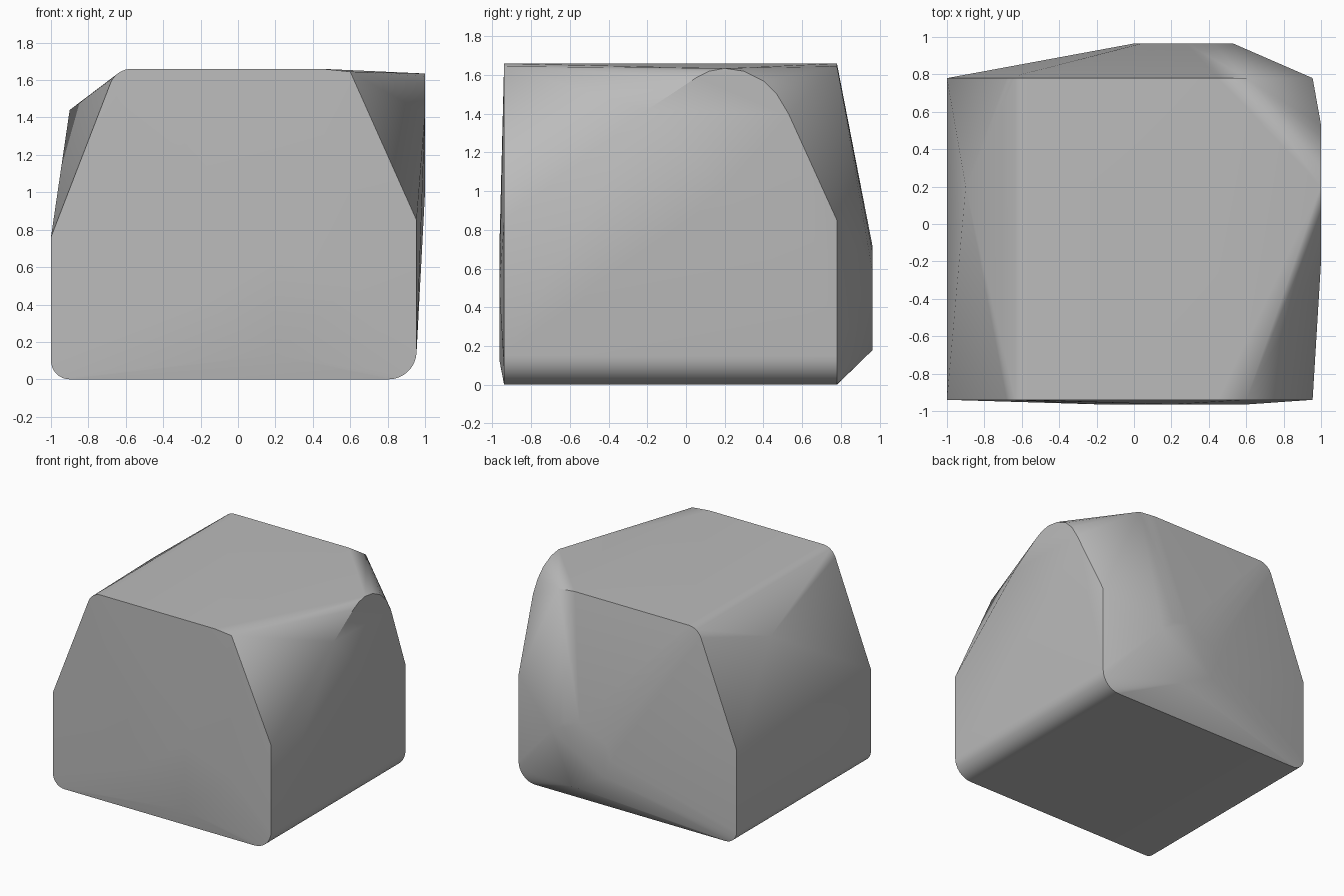
import bpy, bmesh, math

cube = bpy.data.objects.get("Cube")
if cube:
    bpy.data.objects.remove(cube, do_unlink=True)

FRONT, BACK = -0.94, 0.78


def arc(cx, cz, r, start, end, steps=8):
    """Points along a rounded corner of the end profile."""
    angles = [math.radians(start + (end - start) * i / steps) for i in range(steps + 1)]
    return [(cx + r * math.cos(a), cz + r * math.sin(a)) for a in angles]


# Stone colour
stone = bpy.data.materials.new("stone grey")
stone.use_nodes = True
colour = (0.5, 0.5, 0.5, 1)
stone.diffuse_color = colour
stone.node_tree.nodes["Principled BSDF"].inputs["Base Color"].default_value = colour

# End profile shared by the front and the back
profile = arc(-0.9, 0.1, 0.1, 180, 270) + arc(0.805, 0.15, 0.15, 270, 360)
profile += [(0.955, 0.85), (0.6, 1.645), (0.45, 1.66)]
profile += arc(-0.57, 1.54, 0.12, 90, 157) + [(-1, 0.76)]
points = [(x, y, z) for y in (FRONT, BACK) for x, z in profile]

# Rounded shoulder on one side, single peak on the other
shoulder = [(-0.2, 1.42), (0.05, 1.585), (0.12, 1.62), (0.2, 1.635), (0.3, 1.62),
            (0.4, 1.57), (0.47, 1.5), (0.53, 1.4), (0.2, 1.0)]
points += [(1, y, z) for y, z in shoulder]
points.append((-0.9, 0.2, 1.44))

# Knob on the back and slight swelling on the front
knob = [(0.35, 0.18), (0.06, 0.33), (0, 0.48), (0.04, 0.6), (0.14, 0.68),
        (0.28, 0.71), (0.42, 0.68), (0.53, 0.58)]
points += [(x, 0.965, z) for x, z in knob]
swelling = [(0.2, 0.13), (0.6, 0.5), (0.2, 0.68), (-0.17, 0.4)]
points += [(x, -0.965, z) for x, z in swelling]

# Wrap the points in one solid boulder
bm = bmesh.new()
for p in points:
    bm.verts.new(p)
hull = bmesh.ops.convex_hull(bm, input=bm.verts[:])
loose = {g for g in hull["geom_interior"] + hull["geom_unused"]
         if isinstance(g, bmesh.types.BMVert)}
bmesh.ops.delete(bm, geom=list(loose), context="VERTS")
bmesh.ops.dissolve_limit(bm, angle_limit=math.radians(0.5),
                         verts=bm.verts[:], edges=bm.edges[:])
bmesh.ops.recalc_face_normals(bm, faces=bm.faces[:])
mesh = bpy.data.meshes.new("boulder")
bm.to_mesh(mesh)
bm.free()
mesh.materials.append(stone)
boulder = bpy.data.objects.new("boulder", mesh)
bpy.context.collection.objects.link(boulder)

# Smooth shading with crisp main edges
bpy.ops.object.select_all(action="DESELECT")
boulder.select_set(True)
bpy.context.view_layer.objects.active = boulder
bpy.ops.object.shade_smooth_by_angle(angle=math.radians(30))
